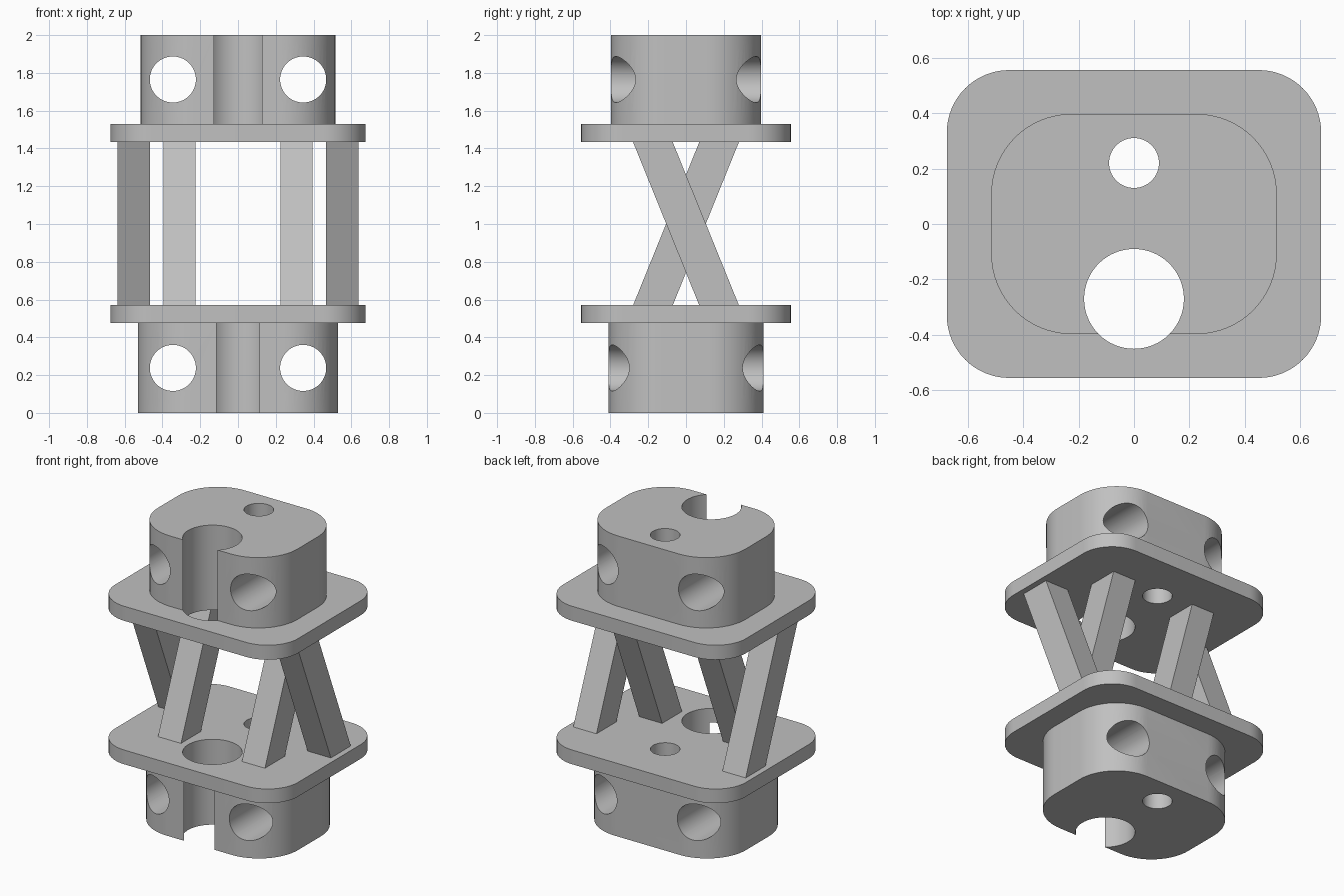
import bpy, bmesh
from math import sin, cos, pi, radians

cube = bpy.data.objects.get("Cube")
if cube:
    bpy.data.objects.remove(cube)

grey = bpy.data.materials.new("light grey")
grey.use_nodes = True
colour = (0.53, 0.53, 0.53, 1)
grey.diffuse_color = colour
grey.node_tree.nodes["Principled BSDF"].inputs["Base Color"].default_value = colour


def prism(name, outline, axis_point, depth):
    """Extrude a closed outline along depth; axis_point maps 2D to 3D."""
    bm = bmesh.new()
    face = bm.faces.new([bm.verts.new(axis_point(a, b)) for a, b in outline])
    ext = bmesh.ops.extrude_face_region(bm, geom=[face])
    verts = [v for v in ext["geom"] if isinstance(v, bmesh.types.BMVert)]
    bmesh.ops.translate(bm, verts=verts, vec=depth)
    bmesh.ops.recalc_face_normals(bm, faces=bm.faces)
    mesh = bpy.data.meshes.new(name)
    bm.to_mesh(mesh)
    bm.free()
    mesh.materials.append(grey)
    obj = bpy.data.objects.new(name, mesh)
    bpy.context.collection.objects.link(obj)
    return obj


def rounded(hx, hy, r, steps=16):
    points = []
    for i, (sx, sy) in enumerate([(1, 1), (-1, 1), (-1, -1), (1, -1)]):
        for k in range(steps + 1):
            t = (i + k / steps) * pi / 2
            points.append((sx * (hx - r) + r * cos(t), sy * (hy - r) + r * sin(t)))
    return points


def circle(x, y, r, n=64):
    return [(x + r * cos(2 * pi * k / n), y + r * sin(2 * pi * k / n)) for k in range(n)]


def drill(obj, cutters):
    """Cut each cutter out of the object, then discard the cutters."""
    for c in cutters:
        c.hide_render = True
        mod = obj.modifiers.new("hole", 'BOOLEAN')
        mod.operation, mod.solver, mod.object = 'DIFFERENCE', 'EXACT', c
    graph = bpy.context.evaluated_depsgraph_get()
    mesh = bpy.data.meshes.new_from_object(obj.evaluated_get(graph))
    obj.modifiers.clear()
    obj.data = mesh
    for c in cutters:
        bpy.data.objects.remove(c)
    bpy.ops.object.select_all(action='DESELECT')
    obj.select_set(True)
    bpy.context.view_layer.objects.active = obj
    bpy.ops.object.shade_smooth_by_angle(angle=radians(30))


def vertical_holes():
    return [prism("cutter", circle(0, y, r), lambda a, b: (a, b, -1), (0, 0, 4))
            for y, r in ((-0.27, 0.18), (0.22, 0.09))]


def cross_holes(z):
    return [prism("cutter", circle(x, z, 0.122), lambda a, b: (a, -1, b), (0, 2, 0))
            for x in (-0.345, 0.345)]


# Clamp blocks with an open front channel, a rear bore and two cross holes
for name, hx, hy, r, z0, z1, hole_z in (
        ("upper_block", 0.515, 0.397, 0.29, 1.53, 2.0, 1.765),
        ("lower_block", 0.53, 0.41, 0.29, 0.0, 0.475, 0.238)):
    block = prism(name, rounded(hx, hy, r), lambda a, b: (a, b, z0), (0, 0, z1 - z0))
    drill(block, vertical_holes() + cross_holes(hole_z))

# Flange plates
for name, z0, z1 in (("upper_plate", 1.433, 1.53), ("lower_plate", 0.475, 0.57)):
    plate = prism(name, rounded(0.675, 0.555, 0.225), lambda a, b: (a, b, z0), (0, 0, z1 - z0))
    drill(plate, vertical_holes())

# Slanted struts: inner pair leans back, outer pair leans forward
for side, s in (("left", 1), ("right", -1)):
    for name, x0, x1, lean in (("inner", 0.225, 0.395, 1), ("outer", 0.465, 0.637, -1)):
        outline = [(-0.28 * lean, 0.57), (-0.07 * lean, 0.57),
                   (0.28 * lean, 1.433), (0.07 * lean, 1.433)]
        prism(f"{name}_strut_{side}", outline, lambda a, b: (s * x0, a, b), (s * (x1 - x0), 0, 0))
